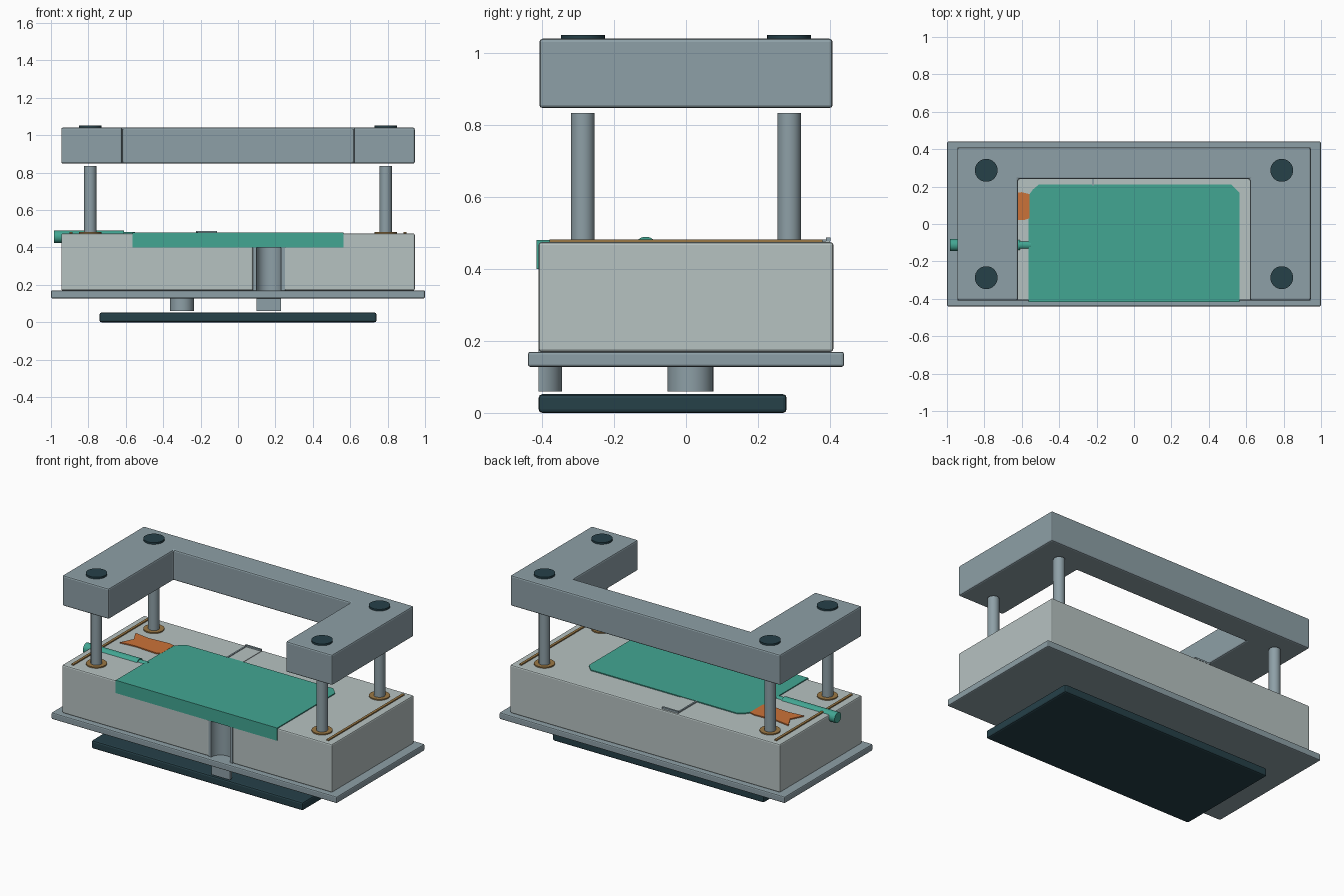
import bpy, bmesh, math
from mathutils import Matrix

if "Cube" in bpy.data.objects:
    bpy.data.objects.remove(bpy.data.objects["Cube"])


def material(name, rgb):
    m = bpy.data.materials.new(name)
    m.diffuse_color = (*rgb, 1)
    m.use_nodes = True
    m.node_tree.nodes["Principled BSDF"].inputs["Base Color"].default_value = m.diffuse_color
    return m


STEEL = material("blue grey steel", (0.27, 0.35, 0.385))
PALE = material("pale grey", (0.47, 0.54, 0.535))
DARK = material("dark slate", (0.019, 0.052, 0.066))
GREEN = material("teal green", (0.055, 0.38, 0.29))
ORANGE = material("orange", (0.60, 0.17, 0.04))
BRASS = material("brass", (0.33, 0.19, 0.06))


def finish(name, bm, mat, bevel=0, smooth=False):
    bmesh.ops.recalc_face_normals(bm, faces=bm.faces)
    me = bpy.data.meshes.new(name)
    bm.to_mesh(me)
    bm.free()
    ob = bpy.data.objects.new(name, me)
    bpy.context.collection.objects.link(ob)
    me.materials.append(mat)
    if bevel:
        b = ob.modifiers.new("bevel", "BEVEL")
        b.width, b.segments, b.limit_method = bevel, 2, "ANGLE"
        b.angle_limit = math.radians(50)
    if smooth:
        bpy.ops.object.select_all(action="DESELECT")
        ob.select_set(True)
        bpy.context.view_layer.objects.active = ob
        bpy.ops.object.shade_smooth_by_angle(angle=math.radians(30))
    return ob


def prism(name, pts, z0, z1, mat, bevel=0, smooth=False):
    """Extrude a plan outline from z0 up to z1."""
    bm = bmesh.new()
    f = bm.faces.new([bm.verts.new((x, y, z0)) for x, y in pts])
    new = bmesh.ops.extrude_face_region(bm, geom=[f])["geom"]
    bmesh.ops.translate(bm, vec=(0, 0, z1 - z0),
                        verts=[v for v in new if isinstance(v, bmesh.types.BMVert)])
    return finish(name, bm, mat, bevel, smooth)


def box(name, x0, x1, y0, y1, z0, z1, mat, bevel=0):
    return prism(name, [(x0, y0), (x1, y0), (x1, y1), (x0, y1)], z0, z1, mat, bevel)


def arc(cx, cy, r, a0, a1, n):
    return [(cx + r * math.cos(math.radians(a0 + (a1 - a0) * i / n)),
             cy + r * math.sin(math.radians(a0 + (a1 - a0) * i / n))) for i in range(n + 1)]


def disc(name, x, y, r, z0, z1, mat):
    return prism(name, arc(x, y, r, 0, 360, 32)[:-1], z0, z1, mat, 0, True)


def rod_x(name, x0, x1, y, z, r, mat):
    bm = bmesh.new()
    m = Matrix.Translation(((x0 + x1) / 2, y, z)) @ Matrix.Rotation(math.pi / 2, 4, "Y")
    bmesh.ops.create_cone(bm, cap_ends=True, segments=28, radius1=r, radius2=r,
                          depth=x1 - x0, matrix=m)
    return finish(name, bm, mat, 0, True)


# Lower die: foot plate, flange and main block with a half-round front bore
FRONT, BORE_X = -0.41, 0.165
box("foot_plate", -0.74, 0.74, FRONT, 0.28, 0, 0.052, DARK, 0.01)
box("flange", -1, 1, -0.44, 0.44, 0.128, 0.17, STEEL, 0.007)
bore = arc(BORE_X, FRONT, 0.085, 180, 0, 20)
prism("main_block", [(-0.945, FRONT)] + bore
      + [(0.945, FRONT), (0.945, 0.41), (-0.945, 0.41)], 0.17, 0.475, PALE, 0.008)
prism("bore_sleeve", bore + arc(BORE_X, FRONT, 0.066, 0, 180, 20),
      0.17, 0.44, STEEL, 0, True)

# Pins between flange and foot plate
disc("round_pin", -0.30, 0.012, 0.064, 0.06, 0.13, STEEL)
prism("half_pin", arc(BORE_X, FRONT, 0.065, 0, 180, 20), 0.06, 0.13, STEEL, 0, True)

# Upper frame, open toward the front
prism("upper_frame", [(-0.945, -0.408), (-0.62, -0.408), (-0.62, 0.24), (0.62, 0.24),
                      (0.62, -0.408), (0.945, -0.408), (0.945, 0.408), (-0.945, 0.408)],
      0.848, 1.041, STEEL, 0.009)

# Four guide columns with collars and caps, and the side strips
for sx in (-1, 1):
    for sy in (-1, 1):
        x, y = sx * 0.79, sy * 0.287
        disc("guide_column", x, y, 0.033, 0.47, 0.835, STEEL)
        disc("collar", x, y, 0.06, 0.47, 0.482, BRASS)
        disc("column_cap", x, y, 0.061, 1.035, 1.052, DARK)
    box("side_strip", sx * 0.893 - 0.008, sx * 0.893 + 0.008, -0.38, 0.38,
        0.47, 0.482, BRASS)

# Sheet with clipped rear corners and a folded front lip
W = 0.565
prism("sheet", [(-W, -0.416), (W, -0.416), (W, 0.165), (0.545, 0.185), (0.52, 0.21),
                (-0.51, 0.21), (-0.54, 0.185), (-W, 0.15)], 0.472, 0.481, GREEN)
box("sheet_lip", -W, W, -0.416, -0.407, 0.40, 0.481, GREEN)

# Side rod and its slimmer tip
rod_x("side_rod", -0.985, -0.61, -0.112, 0.457, 0.033, GREEN)
rod_x("side_rod_tip", -0.62, -0.55, -0.112, 0.457, 0.026, GREEN)

# Swallow-tailed tag
prism("tag", [(-0.56, 0.03), (-0.59, 0.02), (-0.74, 0.03), (-0.84, 0.02), (-0.80, 0.10),
              (-0.84, 0.175), (-0.74, 0.16), (-0.60, 0.17), (-0.56, 0.16)],
      0.474, 0.482, ORANGE)

# Rear guide: shallow plate with thin rail and end bar
box("rear_guide", -0.225, -0.112, 0.205, 0.40, 0.473, 0.478, PALE)
box("rear_rail", -0.225, -0.215, 0.205, 0.40, 0.473, 0.482, STEEL)
box("rear_bar", -0.225, -0.112, 0.39, 0.402, 0.478, 0.488, STEEL)
